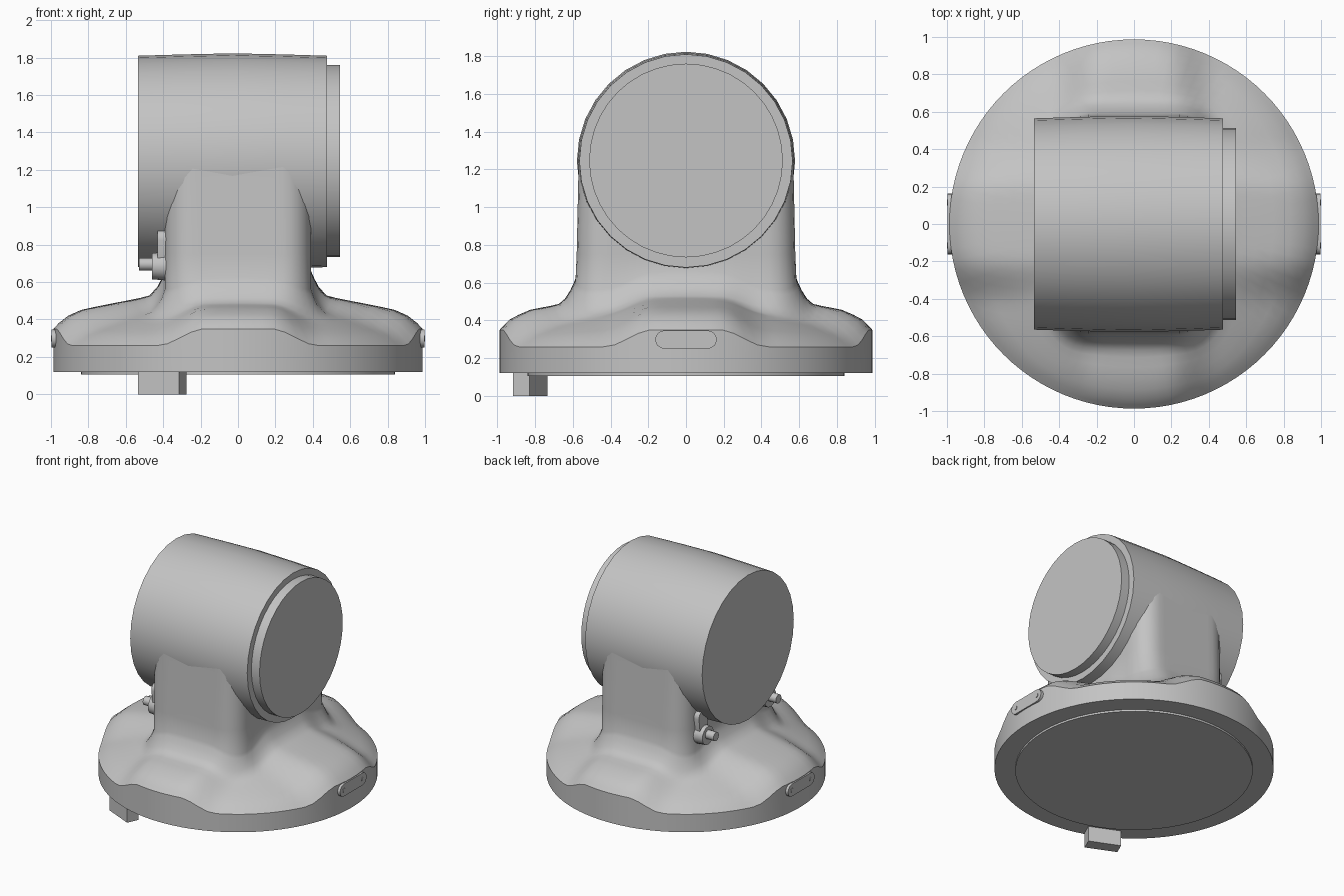
import bpy, bmesh, math
from mathutils import Vector, Matrix

if "Cube" in bpy.data.objects:
    bpy.data.objects.remove(bpy.data.objects["Cube"])

grey = bpy.data.materials.new("plain_grey")
grey.use_nodes = True
grey.diffuse_color = (0.55, 0.55, 0.55, 1)
grey.node_tree.nodes["Principled BSDF"].inputs["Base Color"].default_value = (0.55, 0.55, 0.55, 1)


def finish(name, bm, angle=35):
    bmesh.ops.recalc_face_normals(bm, faces=bm.faces)
    mesh = bpy.data.meshes.new(name)
    bm.to_mesh(mesh)
    bm.free()
    mesh.materials.append(grey)
    ob = bpy.data.objects.new(name, mesh)
    bpy.context.collection.objects.link(ob)
    bpy.ops.object.select_all(action='DESELECT')
    ob.select_set(True)
    bpy.context.view_layer.objects.active = ob
    bpy.ops.object.shade_smooth_by_angle(angle=math.radians(angle))
    return ob


def skin(name, rings, angle=35):
    """Join equal rings of points into a closed, capped shell."""
    bm = bmesh.new()
    loops = [[bm.verts.new(p) for p in ring] for ring in rings]
    n = len(loops[0])
    for a, b in zip(loops, loops[1:]):
        for i in range(n):
            j = (i + 1) % n
            bm.faces.new((a[i], a[j], b[j], b[i]))
    bm.faces.new(loops[0])
    bm.faces.new(loops[-1])
    return finish(name, bm, angle)


def lathe_x(name, profile, y, z, sides):
    """Turn (x, radius) pairs around a line parallel to x."""
    turns = [math.tau * i / sides for i in range(sides)]
    return skin(name, [[(x, y + r * math.cos(a), z + r * math.sin(a)) for a in turns]
                       for x, r in profile])


def capsule(name, x0, x1, a, b, radius):
    """Rounded bar outline from a to b in the yz plane, extruded along x."""
    a, b = Vector(a), Vector(b)
    start = math.atan2(b.y - a.y, b.x - a.x) + math.pi / 2
    outline = []
    for centre, turn in ((a, start), (b, start + math.pi)):
        for i in range(9):
            t = turn + math.pi * i / 8
            outline.append(centre + radius * Vector((math.cos(t), math.sin(t))))
    return skin(name, [[(x, p.x, p.y) for p in outline] for x in (x0, x1)])


def interp(table, r):
    if r <= table[0][0]:
        return table[0][1]
    for (r0, z0), (r1, z1) in zip(table, table[1:]):
        if r <= r1:
            return z0 + (z1 - z0) * (r - r0) / (r1 - r0)
    return table[-1][1]


# Base cover and neck, one flowing shell
RIM = 0.987
CORNER = 0.15
RIDGE = [(0.4, 0.54), (0.6, 0.5), (0.83, 0.455), (0.93, 0.41), (RIM, 0.35)]
HOLLOW = [(0.4, 0.47), (0.65, 0.43), (0.8, 0.37), (0.92, 0.315), (RIM, 0.26)]


def neck_distance(x, y):
    qx, qy = abs(x) - 0.39 + CORNER, abs(y) - 0.585 + CORNER
    return math.hypot(max(qx, 0), max(qy, 0)) + min(max(qx, qy), 0) - CORNER


def neck_radius(c, s):
    low, high = 0.2, 0.9
    for _ in range(30):
        mid = (low + high) / 2
        if neck_distance(mid * c, mid * s) < 0:
            low = mid
        else:
            high = mid
    return low


def cover_height(x, y):
    r = math.hypot(x, y)
    w = min(max((0.43 - min(abs(x), abs(y))) / 0.25, 0), 1)
    w = w * w * (3 - 2 * w)
    fillet = 0.12 * max(1 - neck_distance(x, y) / 0.1, 0) ** 2
    return w * interp(RIDGE, r) + (1 - w) * interp(HOLLOW, r) + fillet


SIDES = 96
dirs = [(math.cos(math.tau * i / SIDES), math.sin(math.tau * i / SIDES)) for i in range(SIDES)]
inner = [neck_radius(c, s) for c, s in dirs]
rings = [[(RIM * c, RIM * s, 0.12) for c, s in dirs]]
for t in (1, 0.95, 0.87, 0.75, 0.6, 0.45, 0.32, 0.22, 0.14, 0.07, 0.03, 0):
    ring = []
    for (c, s), r0 in zip(dirs, inner):
        r = r0 + (RIM - r0) * t
        ring.append((r * c, r * s, cover_height(r * c, r * s)))
    rings.append(ring)
for z, k in ((0.75, 0.99), (1.25, 0.972)):
    rings.append([(r * c, k * r * s, z) for (c, s), r in zip(dirs, inner)])
skin("base_cover_and_neck", rings, 40)

# Foot disc under the base
bm = bmesh.new()
bmesh.ops.create_cone(bm, cap_ends=True, segments=64, radius1=0.84, radius2=0.84, depth=0.03,
                      matrix=Matrix.Translation((0, 0, 0.12)))
finish("foot_disc", bm)

# Connector block below the rim
bm = bmesh.new()
bmesh.ops.create_cube(bm, size=1, matrix=Matrix.Translation((-0.405, -0.825, 0.065))
                      @ Matrix.Rotation(math.radians(-24), 4, 'Z')
                      @ Matrix.Diagonal((0.24, 0.095, 0.13, 1)))
finish("connector_block", bm)

# Barrel head, slightly crowned, with its front window
lathe_x("barrel_head", [(-0.535, 0.565), (-0.3, 0.572), (-0.03, 0.578), (0.25, 0.572), (0.475, 0.565)],
        0, 1.245, 32)
lathe_x("front_window", [(0.45, 0.513), (0.545, 0.513)], 0, 1.247, 40)

# Name plates with screws on both sides of the rim
for side, label in ((1, "left"), (-1, "right")):
    capsule(label + "_plate", side * 0.965, side * 0.996, (-0.115, 0.298), (0.115, 0.298), 0.048)
    for y, end in ((-0.115, "front"), (0.115, "back")):
        lathe_x(f"{label}_plate_{end}_screw", [(side * 0.98, 0.016), (side * 1.0, 0.016)], y, 0.298, 12)

# Hinge lugs with pins behind the neck
for y, label in ((-0.385, "front"), (0.385, "back")):
    capsule(label + "_lug", -0.43, -0.34, (y, 0.68), (y * 1.05, 0.83), 0.05)
    lathe_x(label + "_lug_boss", [(-0.46, 0.07), (-0.34, 0.08)], y, 0.685, 16)
    lathe_x(label + "_lug_pin", [(-0.53, 0.034), (-0.4, 0.034)], y, 0.695, 14)
